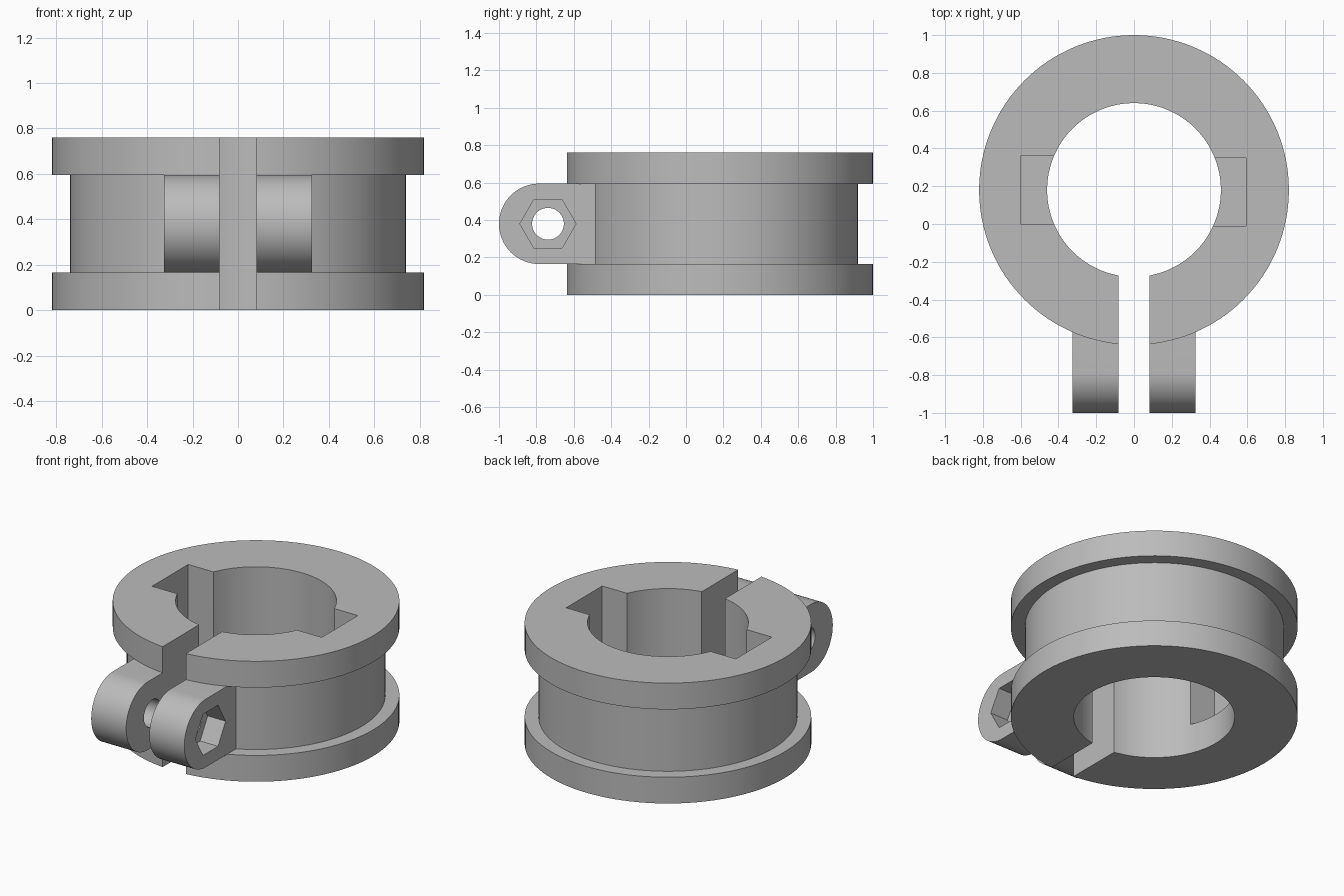
import bpy, bmesh, math
from mathutils import Matrix, Vector

if "Cube" in bpy.data.objects:
    bpy.data.objects.remove(bpy.data.objects["Cube"], do_unlink=True)

CY = 0.18                 # centre of the ring
HEIGHT = 0.76
LOW, HIGH = 0.166, 0.594  # groove limits
MID = HEIGHT / 2

steel = bpy.data.materials.new("plain_grey")
steel.use_nodes = True
grey = (0.5, 0.5, 0.5, 1)
steel.diffuse_color = grey
steel.node_tree.nodes["Principled BSDF"].inputs["Base Color"].default_value = grey


def finish(name, bm):
    bmesh.ops.recalc_face_normals(bm, faces=bm.faces)
    mesh = bpy.data.meshes.new(name)
    bm.to_mesh(mesh)
    bm.free()
    mesh.materials.append(steel)
    ob = bpy.data.objects.new(name, mesh)
    bpy.context.collection.objects.link(ob)
    return ob


def prism(name, points, direction):
    """Extrude a flat outline along a vector."""
    bm = bmesh.new()
    face = bm.faces.new([bm.verts.new(p) for p in points])
    new = bmesh.ops.extrude_face_region(bm, geom=[face])["geom"]
    verts = [v for v in new if isinstance(v, bmesh.types.BMVert)]
    bmesh.ops.translate(bm, verts=verts, vec=Vector(direction))
    return finish(name, bm)


def box(name, x0, x1, y0, y1, z0, z1):
    outline = [(x0, y0, z0), (x1, y0, z0), (x1, y1, z0), (x0, y1, z0)]
    return prism(name, outline, (0, 0, z1 - z0))


def bar(name, x0, x1, y, radius, sides):
    """Polygonal bar along x."""
    ring = [2 * math.pi * i / sides for i in range(sides)]
    outline = [(x0, y + radius * math.cos(a), MID + radius * math.sin(a)) for a in ring]
    return prism(name, outline, (x1 - x0, 0, 0))


def combine(target, tool, operation):
    mod = target.modifiers.new(operation, 'BOOLEAN')
    mod.operation, mod.solver, mod.object = operation, 'EXACT', tool
    bpy.context.view_layer.objects.active = target
    bpy.ops.object.modifier_apply(modifier=mod.name)
    bpy.data.objects.remove(tool, do_unlink=True)


# Grooved ring, turned from its cross-section
profile = [(0.46, 0), (0.82, 0), (0.82, LOW), (0.74, LOW),
           (0.74, HIGH), (0.82, HIGH), (0.82, HEIGHT), (0.46, HEIGHT)]
bm = bmesh.new()
verts = [bm.verts.new((r, CY, z)) for r, z in profile]
edges = [bm.edges.new((verts[i - 1], verts[i])) for i in range(len(verts))]
bmesh.ops.spin(bm, geom=verts + edges, cent=(0, CY, 0), axis=(0, 0, 1),
               angle=2 * math.pi, steps=128, use_merge=True)
bmesh.ops.remove_doubles(bm, verts=bm.verts, dist=0.0001)
clamp = finish("clamp_ring", bm)

# Round-ended clamping lugs, split later by the slot
R = 0.215
arc = [math.pi / 2 + math.pi * i / 32 for i in range(33)]
outline = [(-0.325, -1 + R + R * math.cos(a), MID + R * math.sin(a)) for a in arc]
outline += [(-0.325, -0.4, MID - R), (-0.325, -0.4, MID + R)]
combine(clamp, prism("lugs", outline, (0.65, 0, 0)), 'UNION')

# Slot, bolt hole, nut pocket and the two key notches
cutters = [
    box("slot", -0.081, 0.081, -1.2, 0, -0.1, 1),
    bar("bolt_hole", -0.5, 0.5, -0.738, 0.085, 48),
    bar("nut_pocket", 0.2, 0.5, -0.738, 0.15, 6),
    box("right_notch", -0.6, -0.2, 0, 0.36, 0.19, 1),
    box("left_notch", 0.2, 0.592, -0.01, 0.35, 0.19, 1),
]
for cutter in cutters:
    combine(clamp, cutter, 'DIFFERENCE')

# Smooth round walls, crisp edges
bpy.ops.object.select_all(action='DESELECT')
clamp.select_set(True)
bpy.context.view_layer.objects.active = clamp
bpy.ops.object.shade_smooth_by_angle(angle=math.radians(30))
